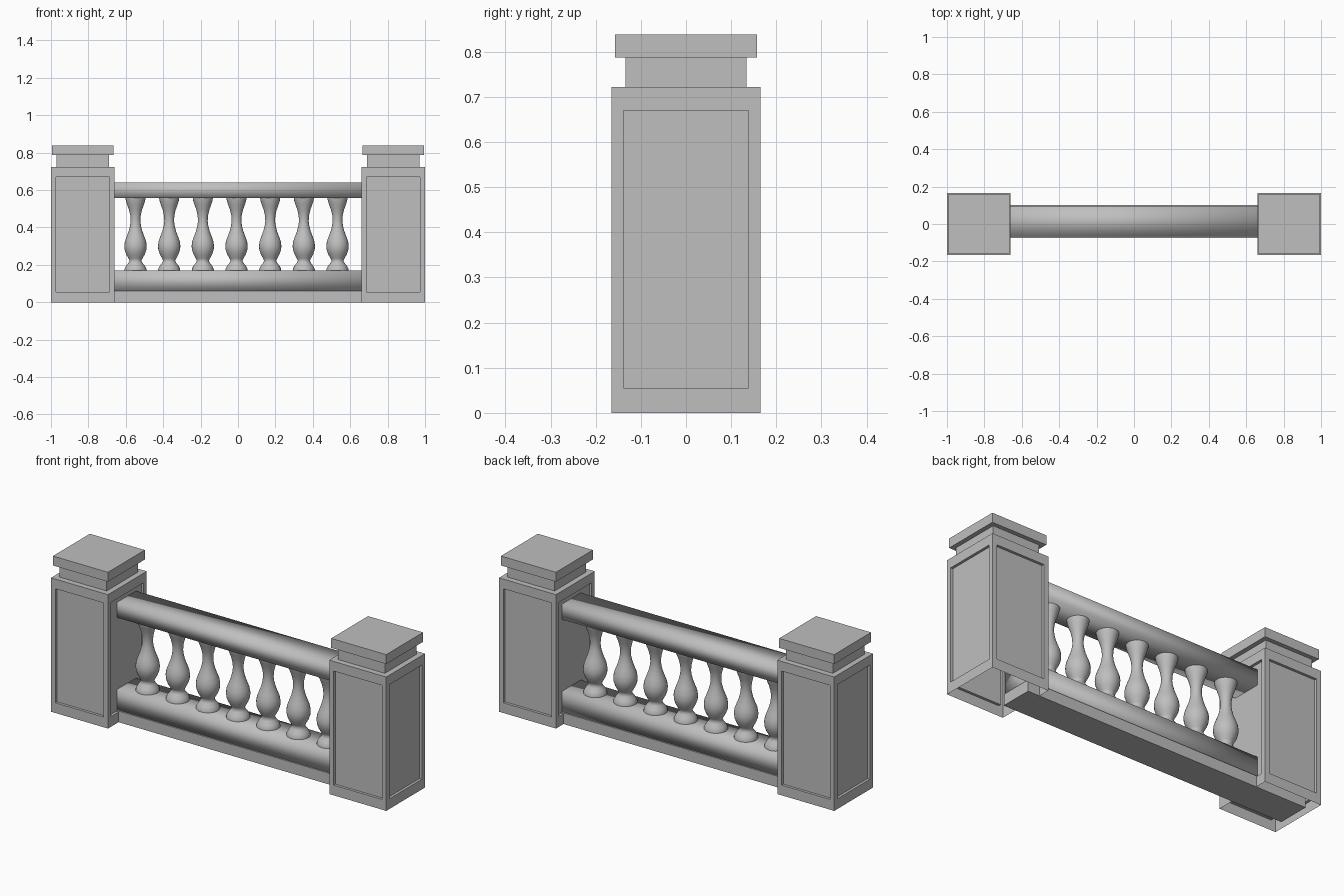
import bpy, bmesh
from mathutils import Vector

cube = bpy.data.objects.get("Cube")
if cube:
    bpy.data.objects.remove(cube, do_unlink=True)

stone = bpy.data.materials.new("grey_stone")
stone.use_nodes = True
GREY = (0.52, 0.52, 0.52, 1)
stone.diffuse_color = GREY
stone.node_tree.nodes["Principled BSDF"].inputs["Base Color"].default_value = GREY


def add_object(name, bm, smooth=False):
    mesh = bpy.data.meshes.new(name)
    for face in bm.faces:
        face.smooth = smooth
    bm.to_mesh(mesh)
    bm.free()
    mesh.materials.append(stone)
    obj = bpy.data.objects.new(name, mesh)
    bpy.context.collection.objects.link(obj)
    return obj


def box_mesh(x, y, z):
    """Box spanning the (low, high) pairs along each axis."""
    bm = bmesh.new()
    bmesh.ops.create_cube(bm, size=1)
    for v in bm.verts:
        v.co = Vector([(lo + hi) / 2 + c * (hi - lo)
                       for c, (lo, hi) in zip(v.co, (x, y, z))])
    return bm


def centred(middle, half):
    return (middle - half, middle + half)


# Posts: hollow shells with a recessed panel on each side, then neck and cap
POST_X, POST_TOP, NECK_TOP, CAP_TOP = 0.83, 0.722, 0.787, 0.838
PANEL_DEPTH = 0.014


def panel_post(name, x):
    bm = box_mesh(centred(x, 0.17), centred(0, 0.165), (0, POST_TOP))
    bm.normal_update()
    bottom = [f for f in bm.faces if f.normal.z < -0.5]
    bmesh.ops.delete(bm, geom=bottom, context='FACES_ONLY')
    sides = [f for f in bm.faces if abs(f.normal.z) < 0.5]
    # The margin is even, so the panel follows the post proportions
    bmesh.ops.inset_individual(bm, faces=sides, thickness=0.037)
    for f in sides:
        for v in f.verts:
            v.co.z = 0.055 if v.co.z < POST_TOP / 2 else 0.67
    # Push each panel straight back with square walls
    bmesh.ops.inset_individual(bm, faces=sides, thickness=0)
    for f in sides:
        offset = f.normal * PANEL_DEPTH
        for v in f.verts:
            v.co -= offset
    bm.normal_update()
    return add_object(name, bm)


for side, x in (("left", POST_X), ("right", -POST_X)):
    panel_post(side + "_post", x)
    add_object(side + "_post_neck",
               box_mesh(centred(x, 0.14), centred(0, 0.134), (POST_TOP, NECK_TOP)))
    add_object(side + "_post_cap",
               box_mesh(centred(x, 0.164), centred(0, 0.157), (NECK_TOP, CAP_TOP)))

# Rails: softly shaded bars running into the posts, set slightly to the back
RAIL_Y, RAIL_X = 0.013, (-0.96, 0.73)
LOWER_TOP, UPPER_BOTTOM = 0.17, 0.557
add_object("rail_plinth", box_mesh(RAIL_X, centred(RAIL_Y, 0.088), (0, 0.06)))
add_object("lower_rail",
           box_mesh(RAIL_X, centred(RAIL_Y, 0.08), (0.06, LOWER_TOP)), smooth=True)
add_object("upper_rail",
           box_mesh(RAIL_X, centred(RAIL_Y, 0.08), (UPPER_BOTTOM, 0.64)), smooth=True)

# Balusters: one turned profile of (radius, height), repeated along the rail
PROFILE = [(0.059, 0.17), (0.058, 0.18), (0.05, 0.195), (0.038, 0.21),
           (0.032, 0.222), (0.038, 0.235), (0.05, 0.257), (0.058, 0.28),
           (0.06, 0.302), (0.056, 0.328), (0.046, 0.355), (0.036, 0.382),
           (0.029, 0.41), (0.026, 0.435), (0.028, 0.465), (0.035, 0.495),
           (0.045, 0.522), (0.052, 0.545), (0.054, 0.557)]
COUNT, STEP = 7, 0.18


def baluster(name, x, segments=24):
    bm = bmesh.new()
    verts = [bm.verts.new((r, 0, z)) for r, z in PROFILE]
    edges = [bm.edges.new(pair) for pair in zip(verts, verts[1:])]
    bmesh.ops.spin(bm, geom=verts + edges, cent=(0, 0, 0), axis=(0, 0, 1),
                   angle=6.2831853, steps=segments)
    bmesh.ops.remove_doubles(bm, verts=bm.verts, dist=0.0005)
    bmesh.ops.holes_fill(bm, edges=bm.edges, sides=segments)
    bmesh.ops.recalc_face_normals(bm, faces=bm.faces)
    bmesh.ops.translate(bm, verts=bm.verts, vec=(x, RAIL_Y, 0))
    obj = add_object(name, bm, smooth=True)
    for poly in obj.data.polygons:
        if abs(poly.normal.z) > 0.99:
            poly.use_smooth = False
    return obj


for i in range(COUNT):
    baluster(f"baluster_{i + 1}", -0.008 + (i - COUNT // 2) * STEP)
